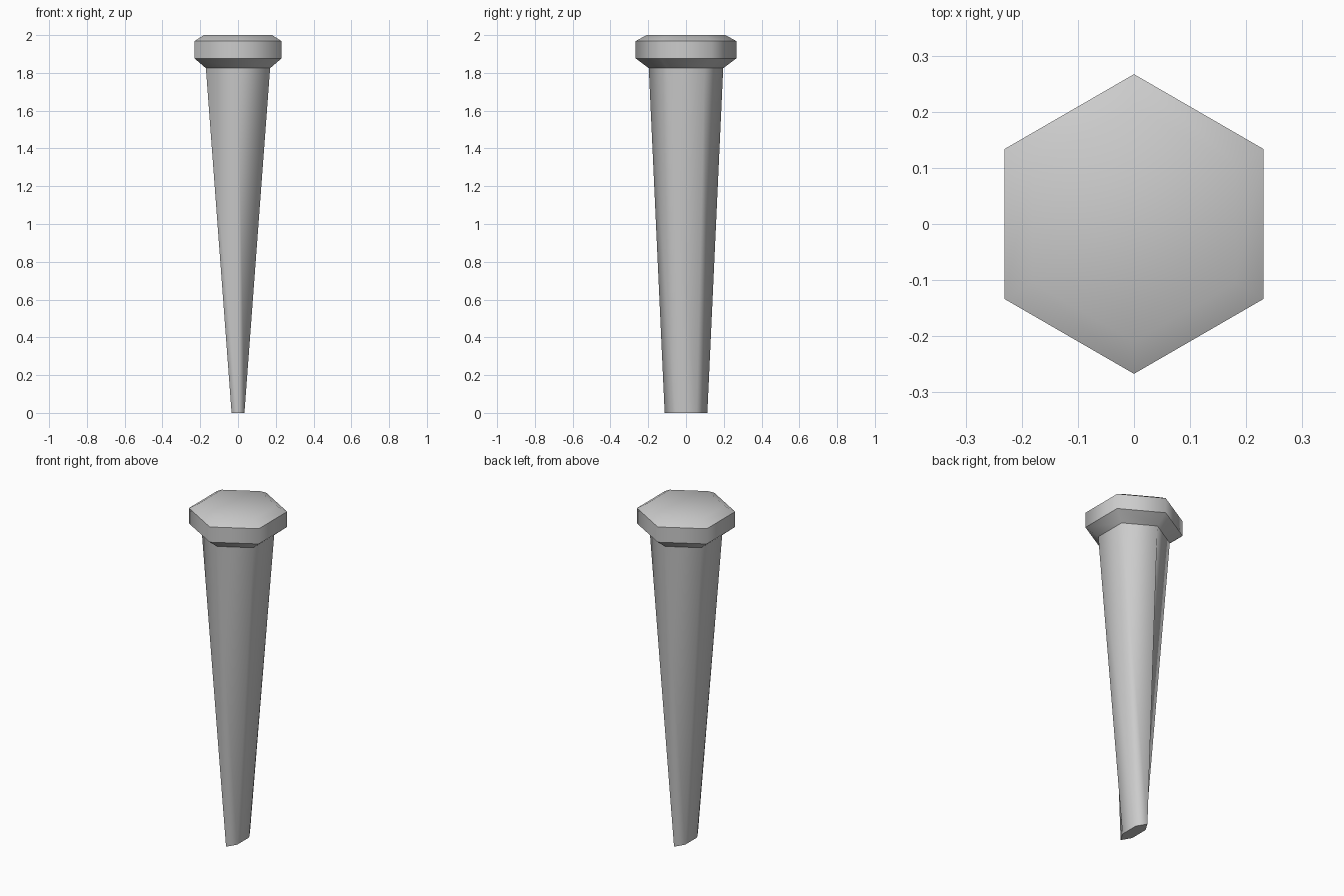
import bpy, bmesh
from math import sin, cos, pi

if "Cube" in bpy.data.objects:
    bpy.data.objects.remove(bpy.data.objects["Cube"])


def hex_loft(name, rings, sharp_rings):
    """Loft six-sided rings (z, half_x, half_y), points on the y axis, capped at both ends."""
    bm = bmesh.new()
    loops = []
    for z, hx, hy in rings:
        loops.append([bm.verts.new((hx / cos(pi / 6) * sin(i * pi / 3),
                                    hy * cos(i * pi / 3), z)) for i in range(6)])
    for a, b in zip(loops, loops[1:]):
        for i in range(6):
            j = (i + 1) % 6
            bm.faces.new((a[i], a[j], b[j], b[i]))
    bm.faces.new(loops[0])
    bm.faces.new(loops[-1])
    bmesh.ops.recalc_face_normals(bm, faces=bm.faces)
    # Corners flow smoothly round the hexagon, selected rings stay crisp
    for f in bm.faces:
        f.smooth = True
    for r in sharp_rings:
        for i in range(6):
            bm.edges.get((loops[r][i], loops[r][(i + 1) % 6])).smooth = False
    mesh = bpy.data.meshes.new(name)
    bm.to_mesh(mesh)
    bm.free()
    obj = bpy.data.objects.new(name, mesh)
    bpy.context.collection.objects.link(obj)
    return obj


# Spike: tapered shank with chisel tip, flaring into a chamfered head
hex_loft("spike", [
    (0.0, 0.034, 0.113),     # chisel tip
    (1.825, 0.17, 0.197),    # top of shank
    (1.877, 0.231, 0.267),   # underside flare
    (1.968, 0.231, 0.267),   # head side
    (2.0, 0.181, 0.209),     # top chamfer
], sharp_rings=(0, 1, 2, 3))
